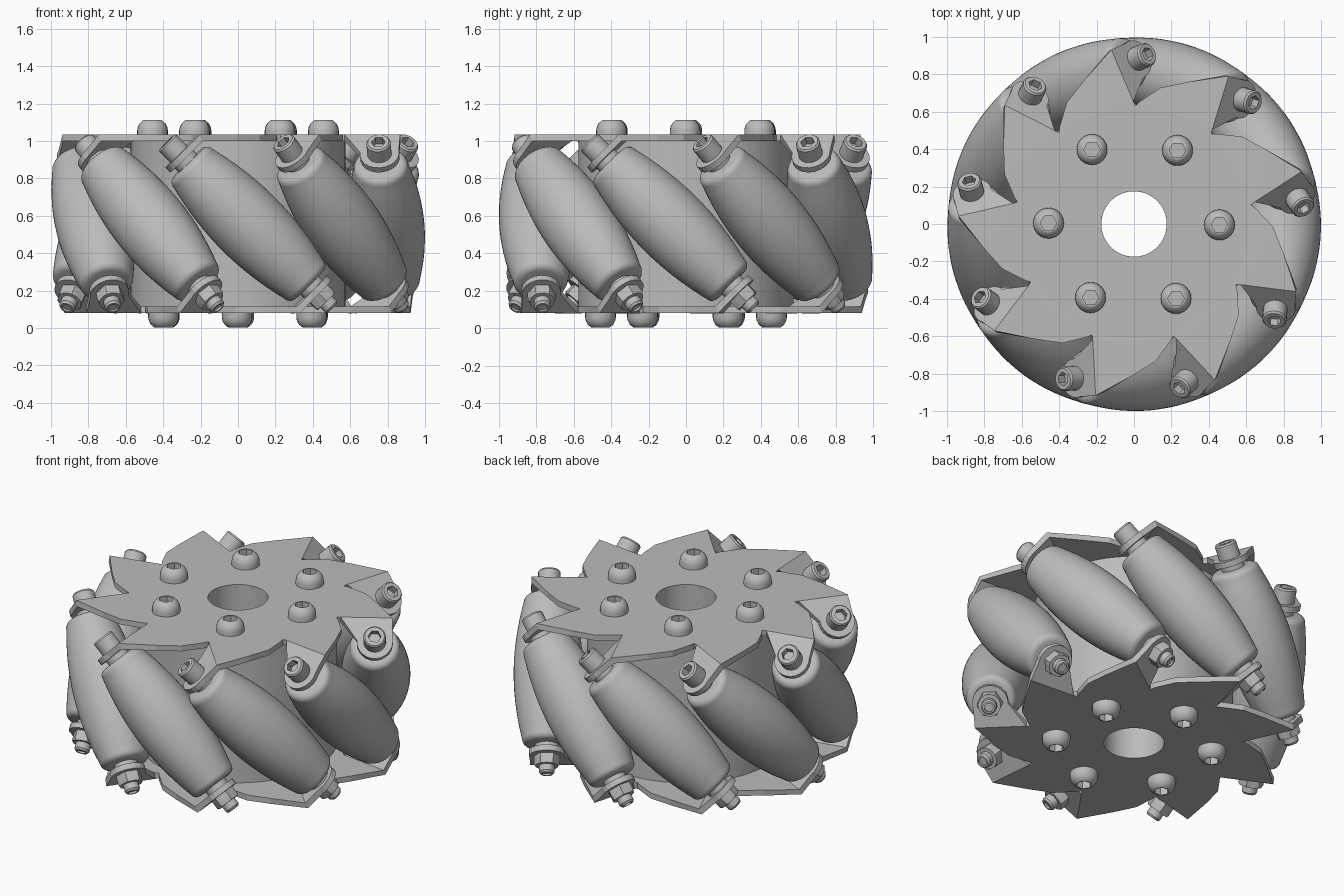
import bpy, bmesh, math
from mathutils import Matrix, Vector

if "Cube" in bpy.data.objects:
    bpy.data.objects.remove(bpy.data.objects["Cube"])

COUNT = 9            # rollers round the wheel
STEP = math.tau / COUNT
START = math.radians(114)
MID = 0.5575         # height of the wheel's middle plane
AXLE = 0.8           # distance from wheel axis to roller centre
HALF = 0.46          # half length of a roller
BEND = 0.26          # sideways offset of the tab bend line
PLATE_Z = 0.46       # plate height above the middle plane

grey = bpy.data.materials.new("plain grey")
grey.use_nodes = True
grey.diffuse_color = (0.5, 0.5, 0.5, 1)
grey.node_tree.nodes["Principled BSDF"].inputs["Base Color"].default_value = (0.5, 0.5, 0.5, 1)


def finish(bm, name, smooth=True):
    bmesh.ops.recalc_face_normals(bm, faces=bm.faces)
    mesh = bpy.data.meshes.new(name)
    bm.to_mesh(mesh)
    bm.free()
    mesh.materials.append(grey)
    if smooth:
        mesh.shade_smooth()
        mesh.set_sharp_from_angle(angle=math.radians(35))
    return mesh


def place(mesh, name, matrix):
    ob = bpy.data.objects.new(name, mesh)
    ob.matrix_world = matrix
    bpy.context.scene.collection.objects.link(ob)
    return ob


def lathe(name, profile, sides=24, closed=False):
    """Revolve (radius, height[, 'hex']) points; hex rings become hexagons."""
    bm = bmesh.new()
    rings = []
    for radius, height, *kind in profile:
        ring = []
        for i in range(sides):
            a = math.tau * i / sides
            r = radius
            if kind:
                r *= math.cos(math.pi / 6) / math.cos(a % (math.pi / 3) - math.pi / 6)
            ring.append(bm.verts.new((r * math.cos(a), r * math.sin(a), height)))
        rings.append(ring)
    pairs = list(zip(rings, rings[1:]))
    if closed:
        pairs.append((rings[-1], rings[0]))
    else:
        bm.faces.new(rings[0])
        bm.faces.new(rings[-1])
    for low, high in pairs:
        for i in range(sides):
            j = (i + 1) % sides
            bm.faces.new((low[i], low[j], high[j], high[i]))
    return finish(bm, name)


def directions(angle):
    outward = Vector((math.cos(angle), math.sin(angle), 0))
    along = Vector((math.sin(angle), -math.cos(angle), 0))
    return outward, along


def roller_frame(angle, flip=1):
    """Frame at a roller centre with z along its 45 degree axle."""
    outward, along = directions(angle)
    axis = (along + Vector((0, 0, 1))).normalized() * flip
    side = axis.cross(outward)
    rot = Matrix((outward, side, axis)).transposed().to_4x4()
    return Matrix.Translation(outward * AXLE + Vector((0, 0, MID))) @ rot


def plate_mesh():
    """Pinwheel sheet with a round bore and a bent tab on every arm."""
    bm = bmesh.new()
    loop, bends = [], []
    arm = [(0.74, -0.064), (0.808, 0.065), (0.9, BEND), (0.6, BEND), (0.575, 0.265), (0.585, 0.29)]
    for k in range(COUNT):
        outward, along = directions(START - k * STEP)
        verts = [bm.verts.new(outward * r + along * s + Vector((0, 0, PLATE_Z))) for r, s in arm]
        loop += verts
        bends.append((verts[2], verts[3], outward, along))
    bore = [bm.verts.new((0.175 * math.cos(math.tau * i / 48), 0.175 * math.sin(math.tau * i / 48), PLATE_Z))
            for i in range(48)]
    edges = [bm.edges.new((ring[i - 1], ring[i])) for ring in (loop, bore) for i in range(len(ring))]
    bmesh.ops.triangle_fill(bm, edges=edges, use_beauty=True, normal=(0, 0, 1))
    # tabs slope down at 45 degrees and end in a rounded lug
    for outer, inner, outward, along in bends:
        slope = (along - Vector((0, 0, 1))).normalized()
        base = along * BEND + Vector((0, 0, PLATE_Z))
        lug = []
        for i in range(13):
            a = math.radians(-15 + 200 * i / 12)
            r, q = AXLE + 0.105 * math.cos(a), 0.14 + 0.105 * math.sin(a)
            lug.append(bm.verts.new(base + outward * r + slope * q))
        bm.faces.new([outer] + lug + [inner])
    return finish(bm, "plate", smooth=False)


# hub core between the plates
place(lathe("hub", [(0.175, -PLATE_Z), (0.575, -PLATE_Z), (0.575, PLATE_Z), (0.175, PLATE_Z)], 72, True),
      "hub", Matrix.Translation((0, 0, MID)))

# top and bottom plates: the bottom is the top turned over about a roller's radius
sheet = plate_mesh()
lift = Matrix.Translation((0, 0, MID))
turn = Matrix.Rotation(math.pi, 4, directions(START)[0])
for name, matrix in (("top_plate", lift), ("bottom_plate", lift @ turn)):
    solid = place(sheet, name, matrix).modifiers.new("thickness", "SOLIDIFY")
    solid.thickness = 0.035
    solid.offset = 0
    solid.use_even_offset = True

# barrel roller whose curve keeps the wheel's rim round
barrel = []
for i in range(21):
    t = (HALF - 0.04) * (i / 10 - 1)
    barrel.append((1 - math.sqrt(AXLE ** 2 + t * t / 2), t))
fillet = []
for i in range(1, 6):
    a = math.pi / 2 * i / 5
    fillet.append((barrel[-1][0] - 0.04 * (1 - math.cos(a)), HALF - 0.04 + 0.04 * math.sin(a)))
barrel = [(r, -t) for r, t in reversed(fillet)] + barrel + fillet
roller = lathe("roller", barrel, 48)

# fasteners, measured along the roller axle
collar = lathe("collar", [(0.07, HALF - 0.01), (0.07, 0.5)])
screw = lathe("screw", [(0.065, 0.52), (0.065, 0.608), (0.057, 0.618), (0.038, 0.618, "hex"),
                        (0.038, 0.57, "hex")])
nut = lathe("nut", [(0.075, 0.52, "hex"), (0.075, 0.578, "hex"), (0.066, 0.588), (0.045, 0.588),
                    (0.045, 0.625), (0.036, 0.637), (0.026, 0.637), (0.026, 0.625)])

for k in range(COUNT):
    upper = roller_frame(START + k * STEP)
    lower = roller_frame(START + k * STEP, -1)
    place(roller, f"roller_{k + 1}", upper)
    place(collar, f"upper_collar_{k + 1}", upper)
    place(collar, f"lower_collar_{k + 1}", lower)
    place(screw, f"roller_screw_{k + 1}", upper)
    place(nut, f"roller_nut_{k + 1}", lower)

# domed hub bolts, staggered between the two faces
bolt = lathe("hub_bolt", [(0.082, 0.46), (0.082, 0.5), (0.078, 0.52), (0.068, 0.538), (0.052, 0.552),
                          (0.047, 0.5545), (0.044, 0.5545, "hex"), (0.044, 0.5, "hex")])
for k in range(6):
    for side, flip, shift in (("top", 0, 0), ("bottom", math.pi, math.pi / 6)):
        a = k * math.pi / 3 + shift - 0.01
        spot = Matrix.Translation((0.457 * math.cos(a), 0.457 * math.sin(a), MID))
        place(bolt, f"{side}_hub_bolt_{k + 1}", spot @ Matrix.Rotation(flip, 4, "X"))
